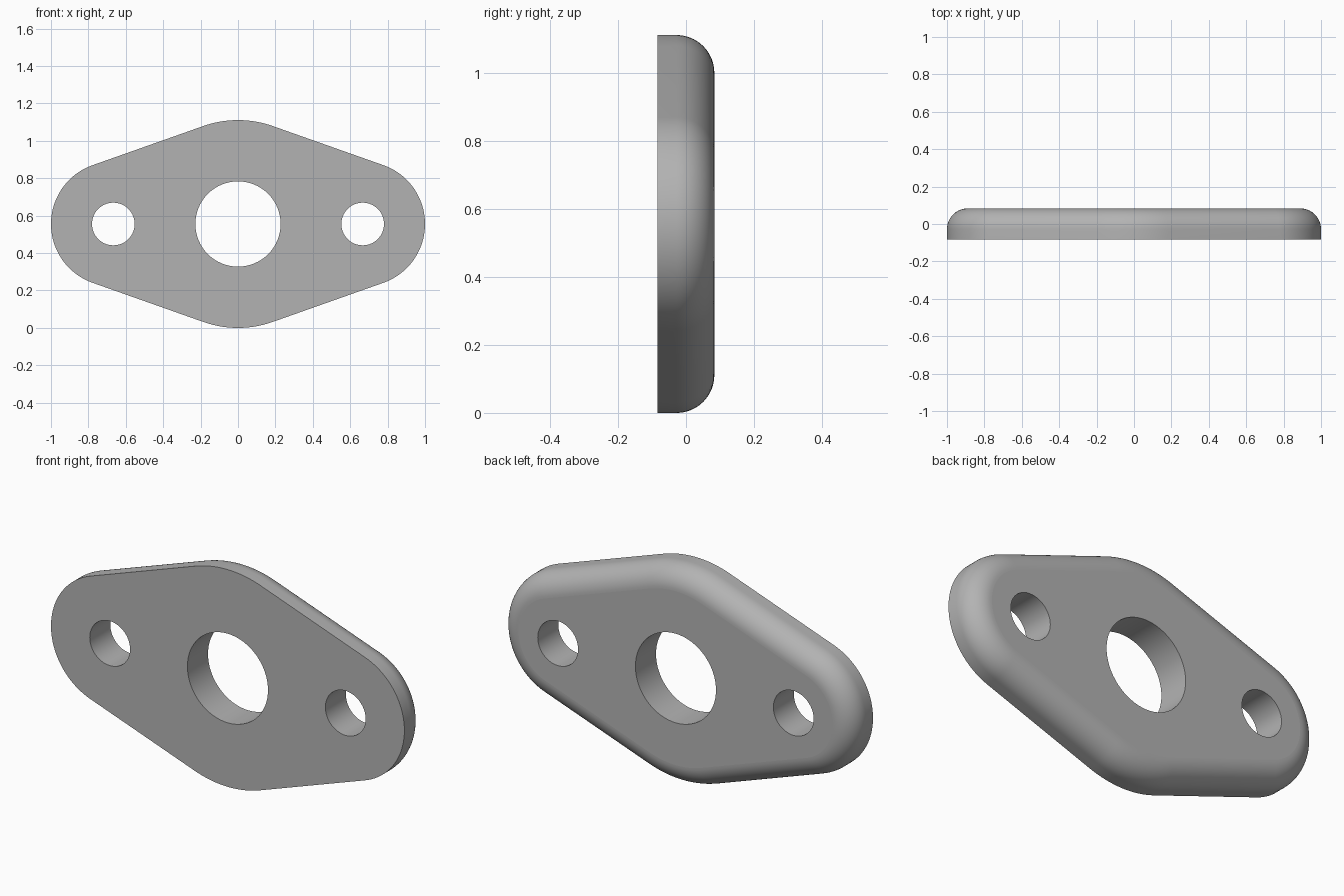
import bpy
import bmesh
from math import sin, cos, pi, asin

cube = bpy.data.objects.get("Cube")
if cube:
    bpy.data.objects.remove(cube, do_unlink=True)

# Flange dimensions
UNIT = 1 / 9
END_R, MID_R, SPACING = 3 * UNIT, 5 * UNIT, 6 * UNIT
FILLET, HALF = UNIT, 0.75 * UNIT
HOLES = [(0, 0.228), (-SPACING, 0.114), (SPACING, 0.114)]
TILT = asin((MID_R - END_R) / SPACING)

grey = bpy.data.materials.new("plain grey")
grey.use_nodes = True
colour = (0.45, 0.45, 0.45, 1)
grey.diffuse_color = colour
grey.node_tree.nodes["Principled BSDF"].inputs["Base Color"].default_value = colour

bm = bmesh.new()


def arc(cx, r, start, end, steps):
    return [(cx + r * cos(start + (end - start) * i / steps),
             MID_R + r * sin(start + (end - start) * i / steps))
            for i in range(steps + 1)]


def outline(inset):
    """Four tangent arcs joined by straight sides."""
    side = pi / 2 - TILT
    return (arc(SPACING, END_R - inset, -side, side, 40)
            + arc(0, MID_R - inset, side, pi - side, 16)
            + arc(-SPACING, END_R - inset, pi - side, pi + side, 40)
            + arc(0, MID_R - inset, pi + side, 2 * pi - side, 16))


def ring(points, y):
    return [bm.verts.new((x, y, z)) for x, z in points]


def bridge(a, b):
    for i in range(len(a)):
        j = (i + 1) % len(a)
        bm.faces.new((a[i], a[j], b[j], b[i])).smooth = True


# Outer wall: straight at the front, rounded over to the back
rings = [ring(outline(0), -HALF)]
for i in range(17):
    t = pi / 2 * i / 16
    rings.append(ring(outline(FILLET * (1 - cos(t))), HALF - FILLET * (1 - sin(t))))
for a, b in zip(rings, rings[1:]):
    bridge(a, b)
front, back = [rings[0]], [rings[-1]]

# Bolt holes and central bore
for cx, r in HOLES:
    circle = arc(cx, r, 0, 2 * pi, 64)[:-1]
    front.append(ring(circle, -HALF))
    back.append(ring(circle, HALF))
    bridge(back[-1], front[-1])

# Flat front and back faces around the holes
for loops in (front, back):
    edges = [bm.edges.get((v, loop[i - 1])) for loop in loops for i, v in enumerate(loop)]
    filled = bmesh.ops.triangle_fill(bm, use_beauty=True, use_dissolve=False, edges=edges)
    for item in filled["geom"]:
        if isinstance(item, bmesh.types.BMFace):
            item.smooth = False

bmesh.ops.recalc_face_normals(bm, faces=bm.faces)
mesh = bpy.data.meshes.new("flange_plate")
bm.to_mesh(mesh)
bm.free()
mesh.materials.append(grey)
plate = bpy.data.objects.new("flange_plate", mesh)
bpy.context.collection.objects.link(plate)
